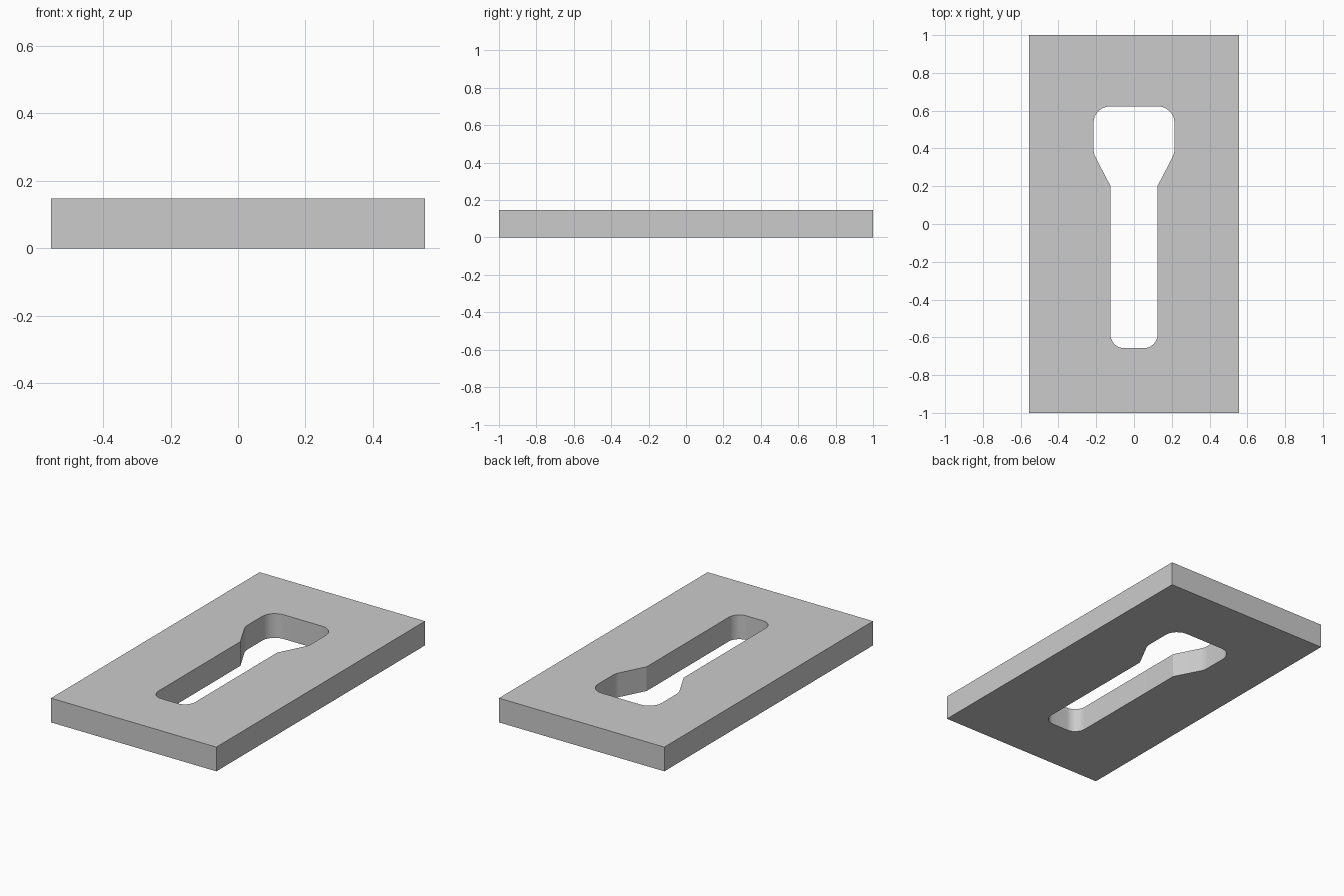
import bpy
from math import tan
from mathutils import Vector

if "Cube" in bpy.data.objects:
    bpy.data.objects.remove(bpy.data.objects["Cube"])

HALF_X, HALF_Y, THICK = 0.555, 1.0, 0.147


def rounded(corners, steps=8):
    """Outline from (x, y, radius) corners, each rounded by an arc."""
    pts = []
    n = len(corners)
    for i, (x, y, r) in enumerate(corners):
        p = Vector((x, y))
        if r == 0:
            pts.append(p)
            continue
        a = (Vector(corners[i - 1][:2]) - p).normalized()
        b = (Vector(corners[(i + 1) % n][:2]) - p).normalized()
        d = r / tan(a.angle(b) / 2)
        centre = p + (a + b).normalized() * (r * r + d * d) ** 0.5
        start, end = p + a * d - centre, p + b * d - centre
        for k in range(steps + 1):
            pts.append(centre + start.lerp(end, k / steps).normalized() * r)
    return pts


def add_outline(curve, pts):
    spline = curve.splines.new('POLY')
    spline.points.add(len(pts) - 1)
    for sp, p in zip(spline.points, pts):
        sp.co = (p.x, p.y, 0, 1)
    spline.use_cyclic_u = True


# Right half of the keyhole slot, mirrored to the left
right = [(0.124, -0.657, 0.07), (0.124, 0.2, 0),
         (0.214, 0.373, 0.1), (0.214, 0.622, 0.085)]
slot = right + [(-x, y, r) for x, y, r in reversed(right)]
border = [(-HALF_X, -HALF_Y, 0), (HALF_X, -HALF_Y, 0),
          (HALF_X, HALF_Y, 0), (-HALF_X, HALF_Y, 0)]

# Plate: filled border with the slot as a hole, extruded to thickness
curve = bpy.data.curves.new("slotted_plate", 'CURVE')
curve.dimensions = '2D'
curve.fill_mode = 'BOTH'
curve.extrude = THICK / 2
add_outline(curve, rounded(border))
add_outline(curve, rounded(slot))
plate = bpy.data.objects.new("slotted_plate", curve)
plate.location.z = THICK / 2
bpy.context.collection.objects.link(plate)

# Turn into a mesh with crisp edges and smooth slot corners
bpy.context.view_layer.objects.active = plate
plate.select_set(True)
bpy.ops.object.convert(target='MESH')
plate = bpy.context.object
bpy.ops.object.mode_set(mode='EDIT')
bpy.ops.mesh.select_all(action='SELECT')
bpy.ops.mesh.remove_doubles(threshold=0.0001)
bpy.ops.mesh.normals_make_consistent(inside=False)
bpy.ops.object.mode_set(mode='OBJECT')
bpy.ops.object.shade_smooth_by_angle(angle=0.4)
